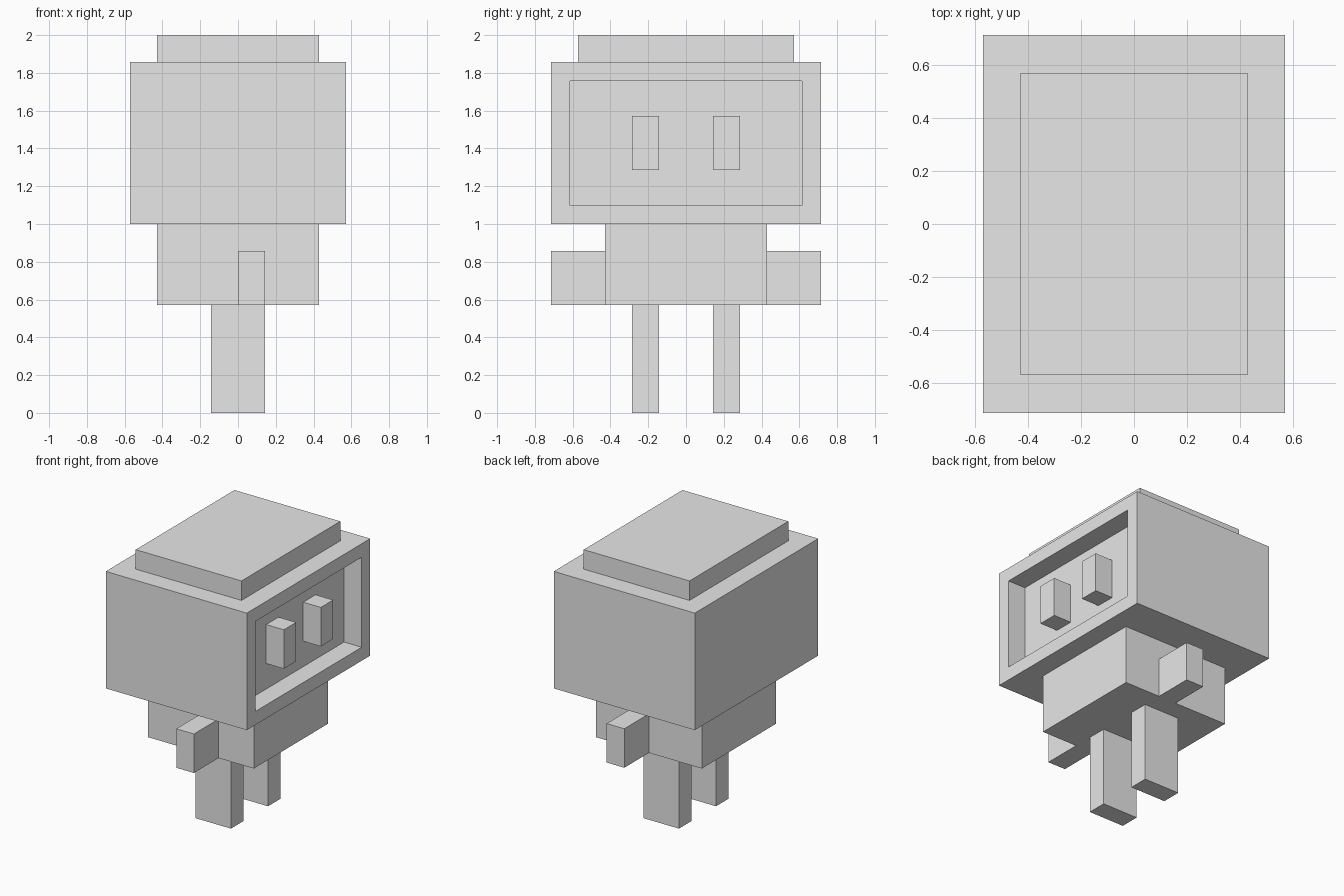
import bpy
import bmesh
from mathutils import Vector

cube = bpy.data.objects.get("Cube")
if cube:
    bpy.data.objects.remove(cube, do_unlink=True)

U = 1 / 7  # grid unit: the model is 14 units tall

grey = bpy.data.materials.new("light_grey")
grey.use_nodes = True
grey.diffuse_color = (0.8, 0.8, 0.8, 1)
grey.node_tree.nodes["Principled BSDF"].inputs["Base Color"].default_value = (0.8, 0.8, 0.8, 1)


def box(name, low, high, recess=None):
    """Box between two corners in grid units; recess = (margin, depth) on its +x side."""
    low, high = Vector(low) * U, Vector(high) * U
    bm = bmesh.new()
    bmesh.ops.create_cube(bm, size=1)
    for v in bm.verts:
        v.co = (low + high) / 2 + v.co * (high - low)
    if recess:
        margin, depth = recess
        bm.normal_update()
        panel = max(bm.faces, key=lambda f: f.normal.x)
        bmesh.ops.inset_region(bm, faces=[panel], thickness=margin * U)
        # Push a copy of the panel inward to make straight side walls
        made = bmesh.ops.extrude_face_region(bm, geom=[panel])["geom"]
        verts = [g for g in made if isinstance(g, bmesh.types.BMVert)]
        bmesh.ops.translate(bm, verts=verts, vec=(-depth * U, 0, 0))
        if panel.is_valid:
            bmesh.ops.delete(bm, geom=[panel], context="FACES_ONLY")
        bmesh.ops.recalc_face_normals(bm, faces=bm.faces)
    mesh = bpy.data.meshes.new(name)
    bm.to_mesh(mesh)
    bm.free()
    mesh.materials.append(grey)
    obj = bpy.data.objects.new(name, mesh)
    bpy.context.collection.objects.link(obj)
    return obj


# Head with a sunken face panel, flat cap and torso
box("head", (-4, -5, 7), (4, 5, 13), recess=(0.98, 1))
box("cap", (-3, -4, 13), (3, 4, 14))
box("torso", (-3, -3, 4), (3, 3, 7))

# Paired parts on both sides of y
for side, label in ((-1, "near"), (1, "far")):
    def pair(name, x0, x1, y0, y1, z0, z1):
        a, b = sorted((side * y0, side * y1))
        box(f"{label}_{name}", (x0, a, z0), (x1, b, z1))

    pair("eye", 3, 4, 1, 2, 9, 11)
    pair("arm", 0, 1, 3, 5, 4, 6)
    pair("leg", -1, 1, 1, 2, 0, 4)
